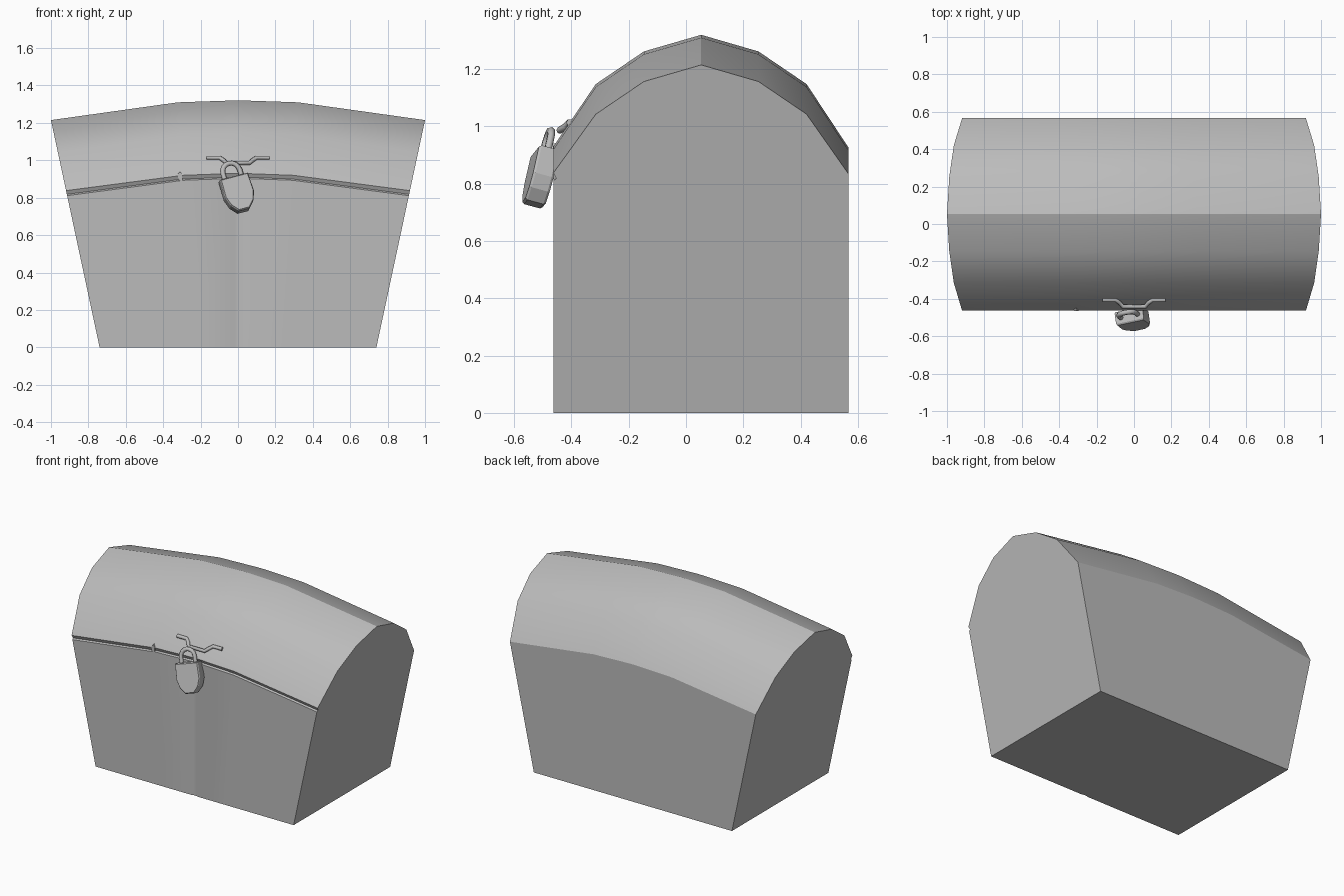
import bpy, bmesh
from math import radians, sin, cos, pi
from mathutils import Matrix

if "Cube" in bpy.data.objects:
    bpy.data.objects.remove(bpy.data.objects["Cube"])

grey = bpy.data.materials.new("dark_grey")
grey.diffuse_color = (0.5, 0.5, 0.5, 1)
grey.use_nodes = True
grey.node_tree.nodes["Principled BSDF"].inputs["Base Color"].default_value = grey.diffuse_color


def activate(ob):
    bpy.ops.object.select_all(action='DESELECT')
    ob.select_set(True)
    bpy.context.view_layer.objects.active = ob


def loft(name, rings, smooth=None):
    n = len(rings[0])
    verts = [v for r in rings for v in r]
    faces = [(k * n + i, k * n + (i + 1) % n, (k + 1) * n + (i + 1) % n, (k + 1) * n + i)
             for k in range(len(rings) - 1) for i in range(n)]
    faces += [tuple(range(n))[::-1], tuple(range(len(verts) - n, len(verts)))]
    me = bpy.data.meshes.new(name)
    me.from_pydata(verts, [], faces)
    me.materials.append(grey)
    bm = bmesh.new()
    bm.from_mesh(me)
    bmesh.ops.recalc_face_normals(bm, faces=bm.faces)
    bm.to_mesh(me)
    bm.free()
    ob = bpy.data.objects.new(name, me)
    bpy.context.collection.objects.link(ob)
    if smooth:
        activate(ob)
        bpy.ops.object.shade_smooth_by_angle(angle=radians(smooth))
    return ob


def tube(name, pts, radius, resolution=1):
    cu = bpy.data.curves.new(name, 'CURVE')
    cu.dimensions = '3D'
    cu.bevel_depth, cu.bevel_resolution, cu.use_fill_caps = radius, resolution, True
    cu.materials.append(grey)
    sp = cu.splines.new('POLY')
    sp.points.add(len(pts) - 1)
    for p, co in zip(sp.points, pts):
        p.co = (*co, 1)
    ob = bpy.data.objects.new(name, cu)
    bpy.context.collection.objects.link(ob)
    activate(ob)
    bpy.ops.object.convert(target='MESH')
    return bpy.context.object


# Chest: side profile (y, z) swept across x, with a shallow seam under the lid
FRONT, BACK = -0.463, 0.567
profile = [(FRONT, 0), (FRONT, 0.903), (-0.453, 0.91), (FRONT, 0.93),
           (-0.315, 1.148), (-0.147, 1.262), (0.053, 1.32), (0.253, 1.262), (0.421, 1.148),
           (BACK, 0.927), (BACK, 0)]
# Stations: (fraction of half width, drop of the lid, depth of the centre groove)
half = [(1.0, 0.105, 0), (0.315, 0.01, 0), (0.024, 0, 0), (0.015, 0, 0.004)]
stations = [(-f, d, g) for f, d, g in half] + half[::-1]
rings = []
for f, drop, groove in stations:
    ring = []
    for i, (y, z) in enumerate(profile):
        d = 0.092 if drop > 0.1 and i in (1, 2, 3, 9) else drop
        zz = z - d if z > 0 else 0
        x = f * (0.74 + 0.214 * zz) if abs(f) > 0.1 else f
        ring.append((x, y + (groove if i < 2 else 0), zz))
    rings.append(ring)
loft("chest", rings, 30.5)

# Small nick of trim on the lid edge
trim = [(-0.32, 0.895), (-0.297, 0.89), (-0.299, 0.925), (-0.31, 0.94), (-0.322, 0.925)]
loft("lid_trim", [[(x, y, z) for x, z in trim] for y in (-0.464, -0.44)])

# Staple holding the lock
side = [(0.168, -0.406, 1.014), (0.098, -0.406, 1.014), (0.078, -0.42, 1.0), (0.06, -0.442, 0.986)]
tube("staple", [(-x, y, z) for x, y, z in side] + side[::-1], 0.012)

# Padlock: shield-shaped body and shackle, hanging at an angle
pose = (Matrix.Translation((0.0, -0.51, 0.825)) @ Matrix.Rotation(radians(8), 4, 'Z')
        @ Matrix.Rotation(radians(-15), 4, 'X') @ Matrix.Rotation(radians(-15), 4, 'Y'))
right = [(0.078, 0.088), (0.081, -0.015), (0.064, -0.065), (0.03, -0.103)]
shield = right + [(-x, z) for x, z in right[::-1]]
body = loft("padlock_body", [[(x * s, y, z * s) for x, z in shield]
                             for y, s in ((-0.037, 0.94), (-0.029, 1), (0.029, 1), (0.037, 0.94))])
body.data.transform(pose)
arc = [(0.047 * cos(a * pi / 8), 0, 0.122 + 0.048 * sin(a * pi / 8)) for a in range(9)]
shackle = tube("padlock_shackle", [(0.047, 0, 0.06)] + arc + [(-0.047, 0, 0.06)], 0.014)
shackle.data.transform(pose)
